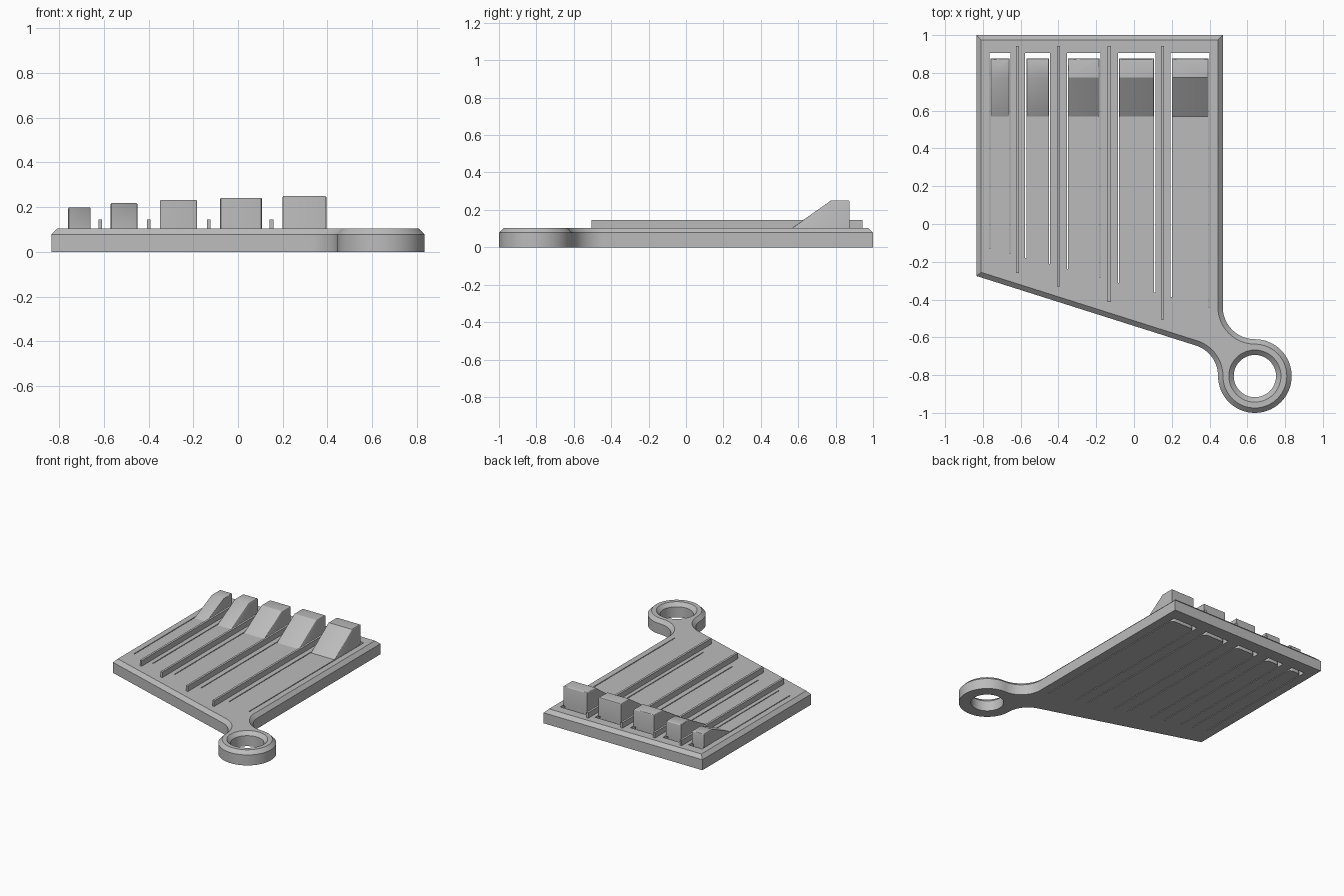
import bpy, bmesh
from math import cos, sin, radians, pi

cube = bpy.data.objects.get("Cube")
if cube:
    bpy.data.objects.remove(cube, do_unlink=True)

grey = bpy.data.materials.new("plain_grey")
grey.use_nodes = True
grey.diffuse_color = (0.5, 0.5, 0.5, 1)
grey.node_tree.nodes["Principled BSDF"].inputs["Base Color"].default_value = (0.5, 0.5, 0.5, 1)

LEFT, RIGHT, BACK = -0.835, 0.47, 1.0
SHOULDER, TOP = 0.078, 0.104
RING = (0.64, -0.805)
SLOPE = 0.3135
SLIT = 0.006


def finish(bm, name):
    bmesh.ops.recalc_face_normals(bm, faces=bm.faces)
    mesh = bpy.data.meshes.new(name)
    bm.to_mesh(mesh)
    bm.free()
    mesh.materials.append(grey)
    obj = bpy.data.objects.new(name, mesh)
    bpy.context.collection.objects.link(obj)
    return obj


def loft(layers, name):
    """Solid through a stack of (outline, z) layers with equal point counts."""
    bm = bmesh.new()
    rows = [[bm.verts.new((x, y, z)) for x, y in pts] for pts, z in layers]
    for a, b in zip(rows, rows[1:]):
        for i in range(len(a)):
            j = (i + 1) % len(a)
            bm.faces.new((a[i], a[j], b[j], b[i]))
    bm.faces.new(rows[0][::-1])
    bm.faces.new(rows[-1])
    return finish(bm, name)


def arc(c, r, start, end, n):
    angles = [radians(start + (end - start) * i / n) for i in range(n + 1)]
    return [(c[0] + r * cos(a), c[1] + r * sin(a)) for a in angles]


def outline(d):
    """Plate and ring outline, inset by d."""
    pts = [(LEFT + d, -0.275 - SLOPE * d + d * 1.048), (LEFT + d, BACK - d), (RIGHT - d, BACK - d)]
    pts += arc((0.64, -0.44), 0.17 + d, 180, 270, 16)
    pts += arc(RING, 0.195 - d, 90, -180, 48)[1:]
    pts += arc((0.275, -0.805), 0.17 + d, 0, 72.6, 14)[1:]
    return pts


def circle(r):
    return arc(RING, r, 0, 352.5, 47)


def smooth(obj):
    bpy.ops.object.select_all(action='DESELECT')
    obj.select_set(True)
    bpy.context.view_layer.objects.active = obj
    bpy.ops.object.shade_smooth_by_angle(angle=radians(30))


def cut(obj, cutter):
    cutter.hide_render = True
    mod = obj.modifiers.new("cut", 'BOOLEAN')
    mod.operation = 'DIFFERENCE'
    mod.solver = 'EXACT'
    mod.object = cutter
    bpy.context.view_layer.objects.active = obj
    bpy.ops.object.modifier_apply(modifier=mod.name)
    bpy.data.objects.remove(cutter, do_unlink=True)


def slit_end(x):
    return -0.13 - 0.267 * (x + 0.76)


# Plate with chamfered rim and a countersunk ring
plate = loft([(outline(0), 0), (outline(0), SHOULDER), (outline(0.026), TOP)], "base_plate")
cut(plate, loft([(circle(0.112), -0.1), (circle(0.112), SHOULDER), (circle(0.164), TOP + 0.026)],
                "ring_hole"))

# Flexible keys: a U-shaped slit around each, and a ramped block at the free end
KEYS = [(-0.76, -0.66, 0.199), (-0.57, -0.45, 0.218), (-0.35, -0.183, 0.232),
        (-0.08, 0.107, 0.241), (0.20, 0.395, 0.25)]
TIP, ROUND = 0.875, 0.03


def key_block(xl, xr, h, name):
    profile = [(0.565, TOP - 0.002), (0.775, h), (TIP, h), (TIP, TOP - 0.002)]
    bm = bmesh.new()
    a, b = [[bm.verts.new((x, y, z)) for y, z in profile] for x in (xl, xr)]
    bm.faces.new(a)
    bm.faces.new(b[::-1])
    for i in range(4):
        j = (i + 1) % 4
        bm.faces.new((a[i], a[j], b[j], b[i]))
    bm.normal_update()
    # Round the upright back corners, then the upper edges
    upright = [e for e in bm.edges if all(v.co.y > TIP - 0.001 for v in e.verts)
               and abs(e.verts[0].co.z - e.verts[1].co.z) > 0.01]
    bmesh.ops.bevel(bm, geom=upright, offset=ROUND, segments=5, profile=0.5, affect='EDGES')
    bm.normal_update()
    bmesh.ops.recalc_face_normals(bm, faces=bm.faces)
    rim = [e for e in bm.edges if max(v.co.z for v in e.verts) > h - 0.001
           and sum(f.normal.z > 0.3 for f in e.link_faces) == 1]
    bmesh.ops.bevel(bm, geom=rim, offset=0.012, segments=3, profile=0.5, affect='EDGES',
                    clamp_overlap=True)
    smooth(finish(bm, name))


for n, (xl, xr, h) in enumerate(KEYS, 1):
    u = [(xl - SLIT, slit_end(xl)), (xl, slit_end(xl))]
    u += arc((xl + ROUND, TIP - ROUND), ROUND, 180, 90, 5)
    u += arc((xr - ROUND, TIP - ROUND), ROUND, 90, 0, 5)
    u += [(xr, slit_end(xr)), (xr + SLIT, slit_end(xr)), (xr + SLIT, 0.905), (xl - SLIT, 0.905)]
    cut(plate, loft([(u, -0.1), (u, 0.3)], "key_slit"))
    key_block(xl, xr, h, f"key_block_{n}")
smooth(plate)

# Thin divider ribs between the keys
for n, (x, front) in enumerate([(-0.617, -0.26), (-0.399, -0.33), (-0.131, -0.412), (0.15, -0.505)], 1):
    w = 0.008
    box = [(x - w, front), (x + w, front), (x + w, 0.943), (x - w, 0.943)]
    loft([(box, TOP - 0.002), (box, 0.145)], f"divider_rib_{n}")
